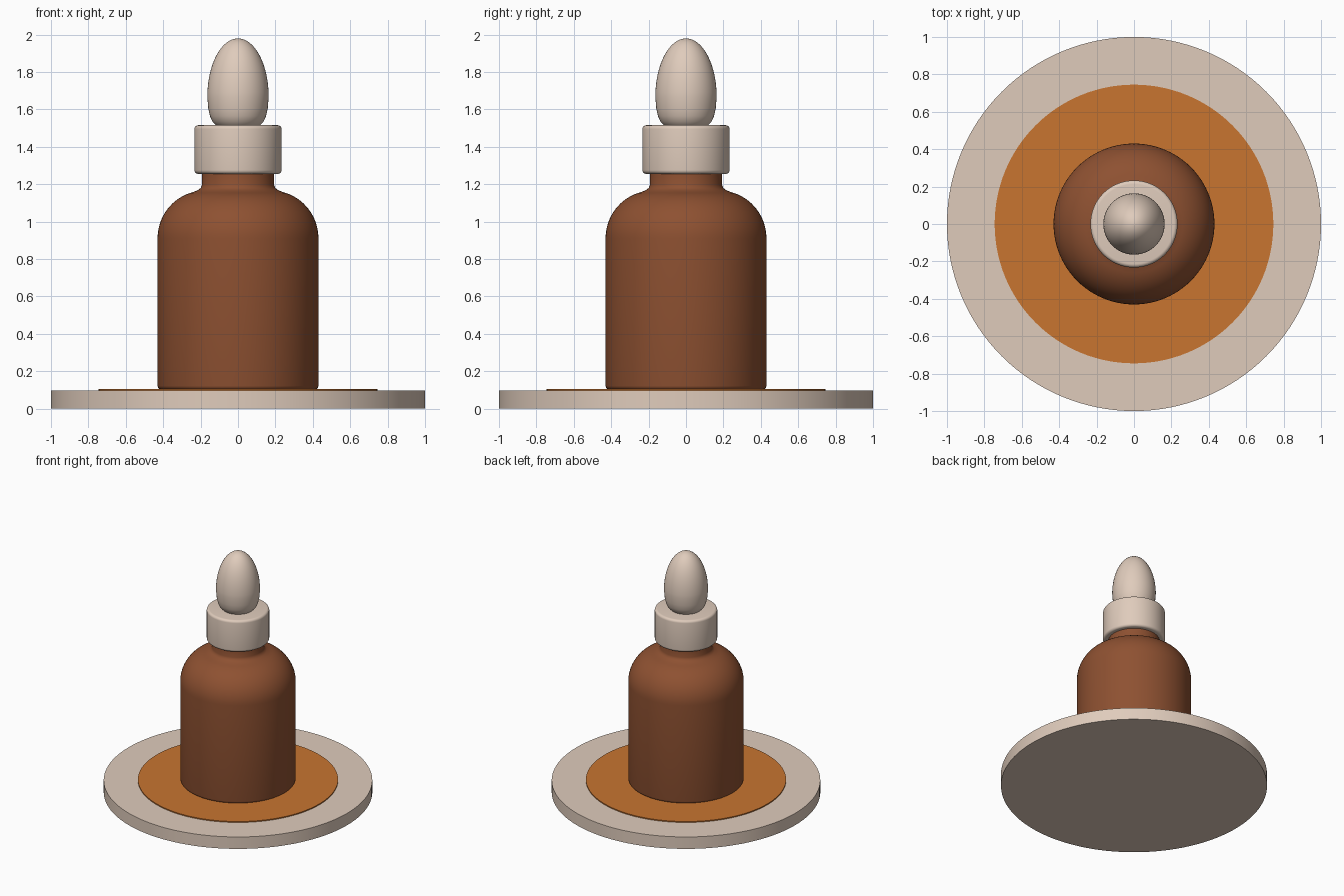
import bpy, bmesh, math

if "Cube" in bpy.data.objects:
    bpy.data.objects.remove(bpy.data.objects["Cube"])


def material(name, rgb):
    m = bpy.data.materials.new(name)
    m.diffuse_color = (*rgb, 1.0)
    m.use_nodes = True
    m.node_tree.nodes["Principled BSDF"].inputs["Base Color"].default_value = m.diffuse_color
    return m


cream = material("cream", (0.74, 0.60, 0.50))
amber_brown = material("amber brown", (0.27, 0.082, 0.031))
orange = material("orange", (0.58, 0.178, 0.03))


def lathe(name, profile, mat, segments=96):
    """Spin a bottom-to-top (radius, z) profile about z; radius 0 makes a pole."""
    bm = bmesh.new()
    rings = []
    for r, z in profile:
        if r == 0:
            rings.append([bm.verts.new((0, 0, z))])
        else:
            rings.append([bm.verts.new((r * math.cos(2 * math.pi * i / segments),
                                        r * math.sin(2 * math.pi * i / segments), z))
                          for i in range(segments)])
    for a, b in zip(rings, rings[1:]):
        for i in range(segments):
            j = (i + 1) % segments
            if len(a) == 1:
                bm.faces.new((a[0], b[j], b[i]))
            elif len(b) == 1:
                bm.faces.new((a[i], a[j], b[0]))
            else:
                bm.faces.new((a[i], a[j], b[j], b[i]))
    # Flat end caps where the profile does not reach the axis
    if len(rings[0]) > 1:
        bm.faces.new(rings[0][::-1])
    if len(rings[-1]) > 1:
        bm.faces.new(rings[-1])
    bmesh.ops.recalc_face_normals(bm, faces=bm.faces)
    mesh = bpy.data.meshes.new(name)
    bm.to_mesh(mesh)
    bm.free()
    mesh.materials.append(mat)
    ob = bpy.data.objects.new(name, mesh)
    bpy.context.collection.objects.link(ob)
    bpy.ops.object.select_all(action='DESELECT')
    ob.select_set(True)
    bpy.context.view_layer.objects.active = ob
    bpy.ops.object.shade_smooth_by_angle(angle=math.radians(35))
    return ob


def arc(cr, cz, rr, rz, a0, a1, n):
    """Elliptical arc of profile points, angles in degrees."""
    return [(cr + rr * math.cos(math.radians(a0 + (a1 - a0) * i / n)),
             cz + rz * math.sin(math.radians(a0 + (a1 - a0) * i / n)))
            for i in range(n + 1)]


# Round base plate with a thin inlaid disc
lathe("base_plate", [(1.0, 0.0), (1.0, 0.098)], cream, 128)
lathe("base_inlay", [(0.745, 0.098), (0.745, 0.106)], orange, 128)

# Bottle: rounded foot, straight wall, domed shoulder, flared neck
bottle = arc(0.41, 0.122, 0.02, 0.02, -90, 0, 4)
bottle += arc(0.18, 0.91, 0.25, 0.255, 0, 76, 16)
bottle += [(0.213, 1.169), (0.199, 1.18), (0.193, 1.196), (0.193, 1.27)]
lathe("bottle", bottle, amber_brown)

# Collar cap with softened rims
collar = arc(0.213, 1.275, 0.02, 0.02, -90, 0, 5)
collar += arc(0.213, 1.495, 0.02, 0.02, 0, 90, 5)
lathe("collar_cap", collar, cream)

# Egg-shaped squeeze bulb: blunt below, tapered above
bulb = [(0.105, 1.505), (0.12, 1.517), (0.137, 1.535), (0.15, 1.564), (0.159, 1.605)]
bulb += arc(0, 1.667, 0.164, 0.312, 0, 86, 20) + [(0, 1.98)]
lathe("squeeze_bulb", bulb, cream, 64)
